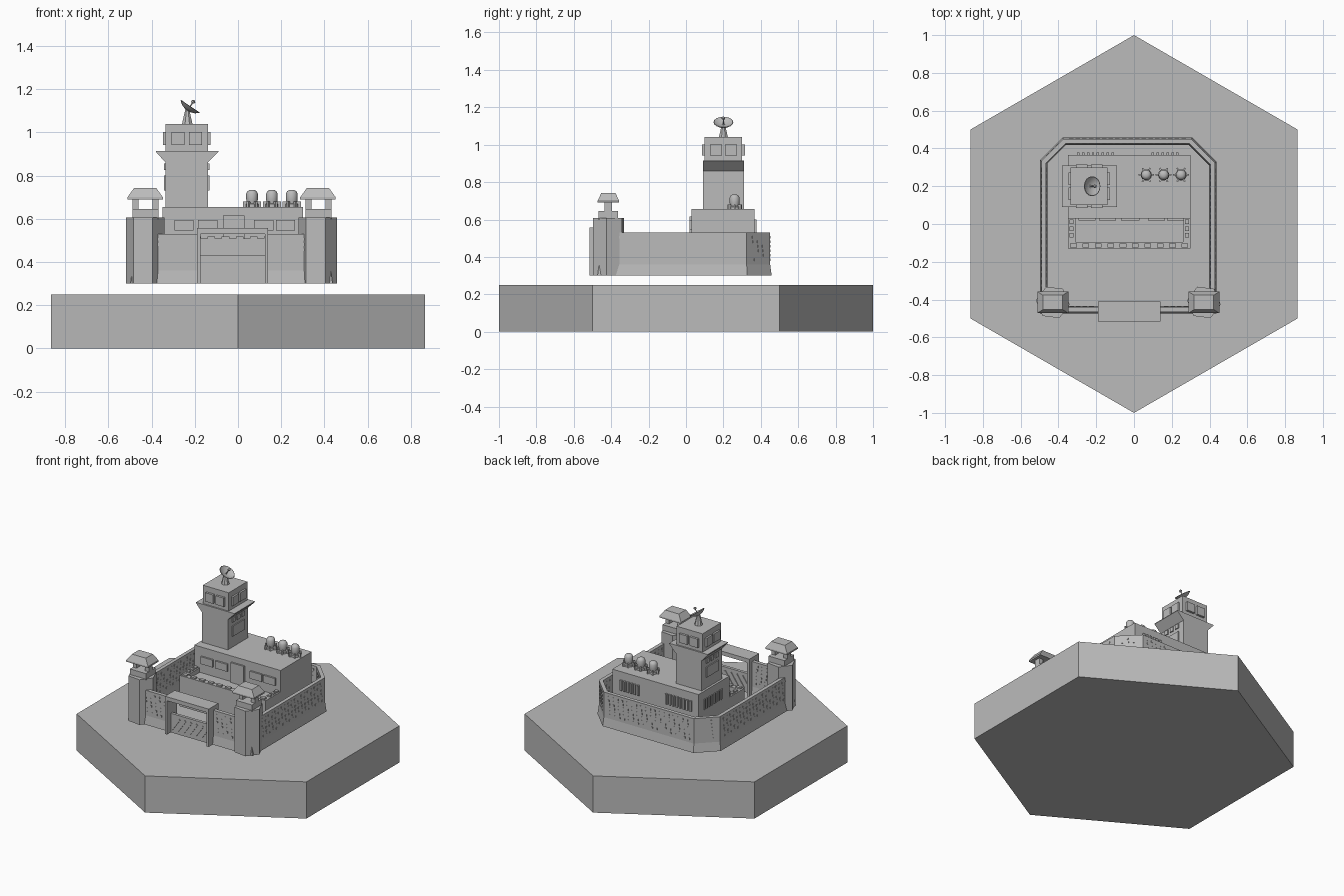
import bpy, bmesh, math
from mathutils import Matrix, Vector

if "Cube" in bpy.data.objects:
    bpy.data.objects.remove(bpy.data.objects["Cube"], do_unlink=True)

grey = bpy.data.materials.new("plain_grey")
grey.use_nodes = True
grey.diffuse_color = (0.5, 0.5, 0.5, 1)
grey.node_tree.nodes["Principled BSDF"].inputs["Base Color"].default_value = (0.5, 0.5, 0.5, 1)


def finish(name, bm, smooth=False):
    bmesh.ops.recalc_face_normals(bm, faces=bm.faces)
    mesh = bpy.data.meshes.new(name)
    bm.to_mesh(mesh)
    bm.free()
    mesh.materials.append(grey)
    ob = bpy.data.objects.new(name, mesh)
    bpy.context.collection.objects.link(ob)
    if smooth:
        bpy.ops.object.select_all(action='DESELECT')
        ob.select_set(True)
        bpy.context.view_layer.objects.active = ob
        bpy.ops.object.shade_smooth_by_angle(angle=math.radians(40))
    return ob


def loft(name, rings, smooth=False, matrix=None):
    """Skin a list of equal-sized point rings and cap both ends."""
    bm = bmesh.new()
    rows = [[bm.verts.new(p) for p in ring] for ring in rings]
    n = len(rows[0])
    for a, b in zip(rows, rows[1:]):
        for i in range(n):
            j = (i + 1) % n
            bm.faces.new((a[i], a[j], b[j], b[i]))
    bm.faces.new(rows[0])
    bm.faces.new(rows[-1])
    if matrix:
        bm.transform(matrix)
    return finish(name, bm, smooth)


def circle(r, z, n, turn=0.0, cx=0.0, cy=0.0):
    return [(cx + r * math.cos(math.radians(turn) + math.tau * i / n),
             cy + r * math.sin(math.radians(turn) + math.tau * i / n), z) for i in range(n)]


def rect(x0, x1, y0, y1, z):
    return [(x0, y0, z), (x1, y0, z), (x1, y1, z), (x0, y1, z)]


def box(name, x0, x1, y0, y1, z0, z1):
    return loft(name, [rect(x0, x1, y0, y1, z0), rect(x0, x1, y0, y1, z1)])


def boxes(name, items):
    """Many small boxes in one mesh: (centre, size, rotation matrix)."""
    bm = bmesh.new()
    for centre, size, rot in items:
        m = Matrix.Translation(centre) @ rot @ Matrix.Diagonal((*size, 1))
        bmesh.ops.create_cube(bm, size=1, matrix=m)
    return finish(name, bm)


I = Matrix.Identity(4)

# Hexagonal ground slab
loft("ground_slab", [circle(1, 0, 6, 90), circle(1, 0.25, 6, 90)])

# Perimeter wall, open at the gate, with a splayed foot
path = [Vector(p) for p in ((-.18, -.455), (-.48, -.455), (-.48, .33), (-.37, .44),
                            (.30, .44), (.42, .32), (.42, -.455), (.13, -.455))]
profile = [(.018, .30), (.01, .36), (.01, .53), (-.015, .53), (-.015, .36), (-.022, .30)]
dirs = [(b - a).normalized() for a, b in zip(path, path[1:])]
sides = [Vector((-d.y, d.x)) for d in dirs]
rings = []
for i, p in enumerate(path):
    n0, n1 = sides[max(i - 1, 0)], sides[min(i, len(sides) - 1)]
    miter = (n0 + n1) / (1 + n0.dot(n1))
    rings.append([(p.x + miter.x * o, p.y + miter.y * o, z) for o, z in profile])
loft("perimeter_wall", rings)

# Slanted rows of small vents through the wall
vents = []
for a, b, d, s in zip(path, path[1:], dirs, sides):
    length = (b - a).length
    count = int((length - .03) / .035)
    rot = Matrix.Rotation(math.atan2(d.y, d.x), 4, 'Z')
    for i in range(count):
        for row in range(6):
            q = a + d * (length / 2 + (i - (count - 1) / 2) * .035 + (row - 2.5) * .003) - s * .0025
            vents.append(((q.x, q.y, .385 + row * .024), (.009, .029, .012), rot))
boxes("wall_vents", vents)

# Corner guard towers with roofed lookouts
for side, cx in (("right", -.43), ("left", .37)):
    cy = -.415
    loft(side + "_guard_tower", [circle(.09, z, 6, -7, cx, cy) for z in (.30, .607)])
    box(side + "_lookout_base", cx - .058, cx + .062, cy - .052, cy + .052, .60, .645)
    for k, px in (("outer", -.044), ("inner", .048)):
        box(f"{side}_lookout_{k}_post", cx + px - .014, cx + px + .014, cy - .02, cy + .02, .64, .70)
    loft(side + "_lookout_roof",
         [rect(cx - w, cx + w, cy - d, cy + d, z)
          for w, d, z in ((.082, .057, .69), (.082, .057, .70), (.052, .038, .742))])

# Gate frame and striped door
gx0, gx1 = -.19, .14
box("gate_lintel", gx0, gx1, -.515, -.41, .53, .557)
box("gate_right_post", gx0, gx0 + .016, -.515, -.41, .30, .53)
box("gate_left_post", gx1 - .016, gx1, -.515, -.41, .30, .53)
box("gate_door", gx0 + .016, gx1 - .016, -.475, -.455, .30, .43)
slant = Matrix.Rotation(math.radians(35), 4, 'Y')
boxes("gate_door_stripes", [((-.135 + i * .044, y, .365), (.012, .006, .10), slant)
                            for i in range(6) for y in (-.477, -.453)])

# Main building
bx0, bx1 = -.35, .30
box("main_building", bx0, bx1, .03, .365, .30, .655)
box("front_door", -.07, .03, .018, .03, .48, .615)
boxes("front_windows", [((x, .026, .57), (.09, .016, .05), I) for x in (-.25, -.14, .12, .22)])
grilles = [((x0 + i * .026, .368, .565), (.013, .02, .07), I)
           for x0, n in ((-.295, 8), (.10, 6)) for i in range(n)]
grilles += [((bx0, .12 + i * .026, .565), (.01, .013, .07), I) for i in range(8)]
boxes("window_grilles", grilles)

# Low front annex with a studded parapet
box("front_annex", bx0, bx1, -.13, .03, .30, .48)
box("front_parapet", bx0, bx1, -.13, -.095, .48, .51)
box("right_parapet", bx0, bx0 + .04, -.095, .03, .48, .51)
box("left_parapet", bx1 - .04, bx1, -.095, .03, .48, .51)
studs = [((bx0 + .03 + i * .0655, -.113, .513), (.035, .022, .012), I) for i in range(10)]
studs += [((x, -.06 + i * .036, .513), (.022, .024, .012), I)
          for x in (bx0 + .02, bx1 - .02) for i in range(3)]
boxes("parapet_studs", studs)

# Control tower: shaft, flared deck and cab
tx0, tx1, ty0, ty1 = -.335, -.14, .09, .31
tx, ty = (tx0 + tx1) / 2, (ty0 + ty1) / 2
box("tower_shaft", tx0, tx1, ty0, ty1, .65, .865)
loft("tower_flared_deck", [rect(tx0, tx1, ty0, ty1, .86), rect(-.38, -.09, ty0, ty1, .91),
                           rect(-.38, -.09, ty0, ty1, .915)])
box("tower_cab", tx0, tx1, ty0 + .01, ty1 - .01, .91, 1.04)
panes = []
for s in (-1, 1):
    for o in (-.04, .04):
        panes.append(((tx + o, ty + s * .105, .972), (.06, .02, .06), I))
        panes.append(((tx + s * .1, ty + o, .972), (.02, .065, .06), I))
boxes("cab_windows", panes)
panels = []
for x in (tx0, tx1):
    panels.append(((x, ty, .765), (.014, .13, .07), I))
    panels += [((x, ty + o, .84), (.014, .03, .03), I) for o in (-.05, 0, .05)]
boxes("tower_side_panels", panels)

# Tilted radio dish on a tapering mast
loft("dish_mast", [circle(r, z, 8, 22.5, -.235, .2) for r, z in ((.026, 1.04), (.009, 1.11))])
tilt = Matrix.Translation((-.232, .2, 1.105)) @ Matrix.Rotation(math.radians(34), 4, 'Y')
cup = ((.014, -.004), (.036, .004), (.053, .018), (.05, .02), (.033, .01), (.012, .004))
loft("radio_dish", [circle(r, z, 16) for r, z in cup], True, tilt)
loft("dish_feed", [circle(r, z, 8) for r, z in
                   ((.003, .002), (.003, .036), (.009, .04), (.009, .048), (.003, .053))], True, tilt)

# Rooftop tanks with six fins each
domes = ((.030, .655), (.030, .668), (.024, .672), (.027, .69), (.027, .716), (.021, .728), (.01, .734))
fins = []
for i, cx in enumerate((.065, .157, .249)):
    loft(f"roof_tank_{i + 1}", [circle(r, z, 16, 0, cx, .26) for r, z in domes], True)
    for k in range(6):
        rot = Matrix.Rotation(math.tau * k / 6, 4, 'Z')
        fins.append((Vector((cx, .26, .667)) + rot @ Vector((.031, 0, 0)), (.022, .009, .028), rot))
boxes("roof_tank_fins", fins)
